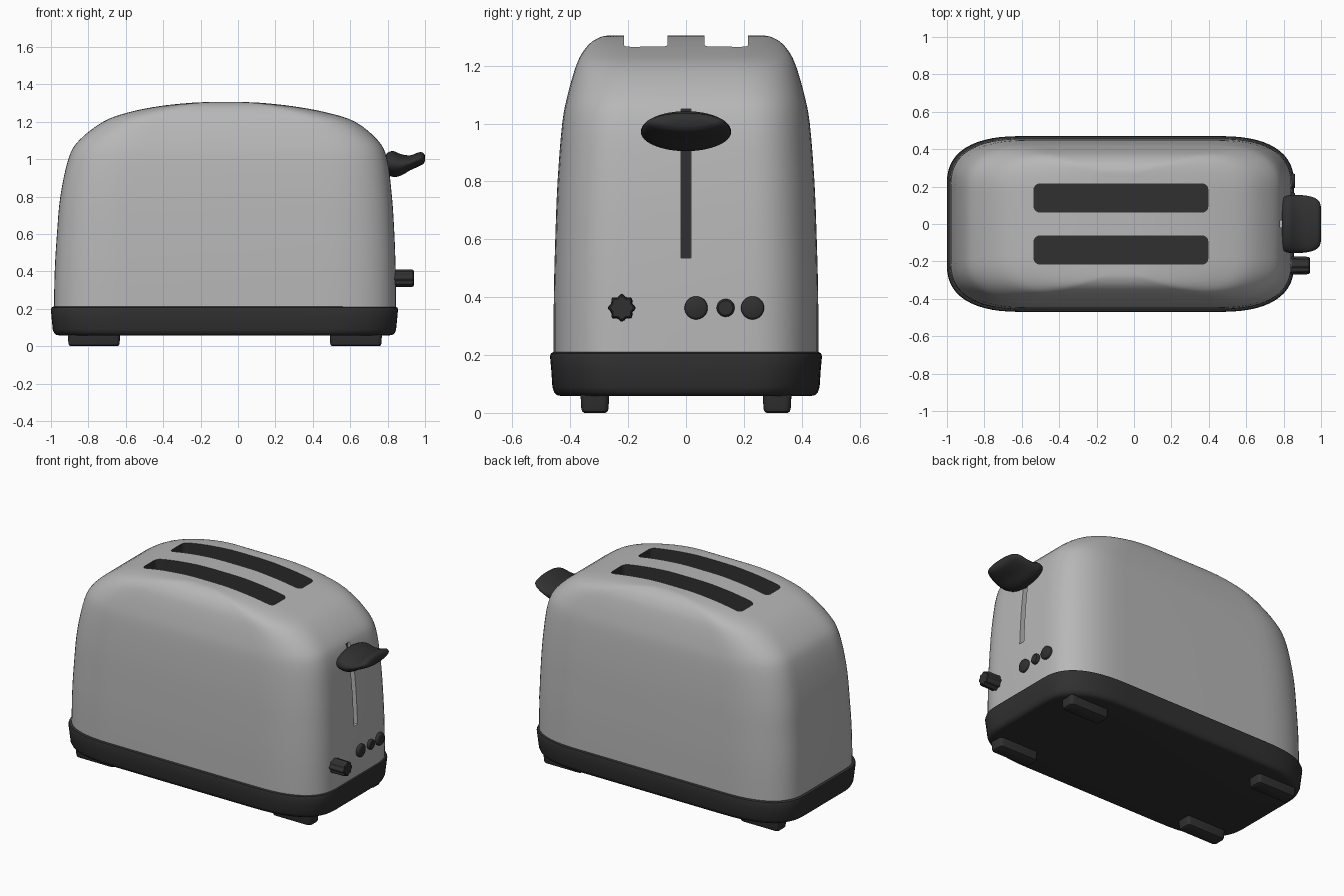
import bpy, bmesh, math
from mathutils import Vector

if "Cube" in bpy.data.objects:
    bpy.data.objects.remove(bpy.data.objects["Cube"])


def material(name, rgb):
    m = bpy.data.materials.new(name)
    m.diffuse_color = (*rgb, 1)
    m.use_nodes = True
    m.node_tree.nodes["Principled BSDF"].inputs["Base Color"].default_value = m.diffuse_color
    return m


METAL = material("brushed metal", (0.47, 0.475, 0.47))
BLACK = material("black plastic", (0.03, 0.03, 0.03))


def smooth(ob, angle=35):
    bpy.ops.object.select_all(action='DESELECT')
    bpy.context.view_layer.objects.active = ob
    ob.select_set(True)
    bpy.ops.object.shade_smooth_by_angle(angle=math.radians(angle))


def loft(name, rings, mats, index=0):
    """Skin a stack of closed rings and cap both ends."""
    bm = bmesh.new()
    loops = [[bm.verts.new(p) for p in r] for r in rings]
    n = len(loops[0])
    for a, b in zip(loops, loops[1:]):
        for i in range(n):
            j = (i + 1) % n
            bm.faces.new((a[i], a[j], b[j], b[i]))
    bm.faces.new(loops[0][::-1])
    bm.faces.new(loops[-1])
    bmesh.ops.recalc_face_normals(bm, faces=bm.faces)
    for f in bm.faces:
        f.material_index = index
    me = bpy.data.meshes.new(name)
    bm.to_mesh(me)
    bm.free()
    ob = bpy.data.objects.new(name, me)
    bpy.context.collection.objects.link(ob)
    for m in mats:
        me.materials.append(m)
    smooth(ob)
    return ob


def plan(cx, cy, z, hx, hy, rx, ry, power=2.0, steps=14):
    """Rounded rectangle lying flat at height z."""
    pts = []
    for q in range(4):
        for k in range(steps + 1):
            a = math.pi / 2 * (q + k / steps)
            c, s = math.cos(a), math.sin(a)
            sx = 1 if q in (0, 3) else -1
            sy = 1 if q in (0, 1) else -1
            x = hx - rx + rx * abs(c) ** (2 / power)
            y = hy - ry + ry * abs(s) ** (2 / power)
            pts.append((cx + sx * x, cy + sy * y, z))
    return pts


def disc(x, cy, cz, ry, rz, lobes=0, n=48):
    """Upright ring facing +x, optionally fluted."""
    pts = []
    for i in range(n):
        a = 2 * math.pi * i / n
        k = 1 + (0.09 * math.cos(lobes * a) if lobes else 0)
        pts.append((x, cy + ry * k * math.cos(a), cz + rz * k * math.sin(a)))
    return pts


def refine(rows, sub=4):
    """Catmull-Rom through the profile rows."""
    rows = [Vector(r) for r in rows]
    out = []
    for i in range(len(rows) - 1):
        p0, p1 = rows[max(i - 1, 0)], rows[i]
        p2, p3 = rows[i + 1], rows[min(i + 2, len(rows) - 1)]
        for k in range(sub):
            t = k / sub
            out.append(0.5 * (2 * p1 + (p2 - p0) * t + (2 * p0 - 5 * p1 + 4 * p2 - p3) * t * t
                              + (3 * p1 - p0 - 3 * p2 + p3) * t ** 3))
    return out + [rows[-1]]


# metal shell: left x, right x, half depth, height
profile = [(-0.985, 0.845, 0.458, 0.15), (-0.98, 0.843, 0.457, 0.4), (-0.968, 0.836, 0.452, 0.6),
           (-0.95, 0.823, 0.444, 0.8), (-0.907, 0.797, 0.428, 1.0), (-0.85, 0.748, 0.409, 1.1),
           (-0.72, 0.625, 0.38, 1.2), (-0.585, 0.47, 0.355, 1.25), (-0.42, 0.29, 0.325, 1.283),
           (-0.25, 0.12, 0.29, 1.301), (-0.14, 0.01, 0.26, 1.305)]
rings = []
for xl, xr, hy, z in refine([Vector(r) for r in profile]):
    hx = (xr - xl) / 2
    rings.append(plan((xl + xr) / 2, 0, z, hx, hy, 0.44 * hx, 0.56 * hy, 2.5))
shell = loft("shell", rings, [METAL, BLACK])

# bread slots and lever groove cut from the shell
cutters = []
for s in (-1, 1):
    cutters.append(loft("slot_cutter", [plan(-0.07, s * 0.139, z, 0.465, 0.075, 0.03, 0.03, 2, 5)
                                        for z in (0.45, 1.5)], [METAL, BLACK], 1))
groove = loft("groove_cutter", [plan(0.88, 0, z, 0.11, 0.018, 0.002, 0.002, 2, 1)
                                for z in (0.535, 1.05)], [METAL, BLACK])
for p in groove.data.polygons:
    p.material_index = 1 if p.normal.x < -0.9 else 0
cutters.append(groove)
for c in cutters:
    c.hide_render = True
    mod = shell.modifiers.new("cut", 'BOOLEAN')
    mod.operation = 'DIFFERENCE'
    mod.solver = 'EXACT'
    mod.object = c
    bpy.context.view_layer.objects.active = shell
    bpy.ops.object.modifier_apply(modifier=mod.name)
    bpy.data.objects.remove(c)
smooth(shell)

# plastic base
base = [(0.058, 0.885, 0.43), (0.061, 0.9, 0.445), (0.07, 0.911, 0.455), (0.09, 0.918, 0.462),
        (0.15, 0.924, 0.466), (0.195, 0.928, 0.47), (0.206, 0.925, 0.467), (0.211, 0.915, 0.458)]
loft("base", [plan(-0.0725, 0, z, hx, hy, 0.41, 0.26, 2.5) for z, hx, hy in base], [BLACK])

# four feet
for x in (-0.77, 0.63):
    for y in (-0.315, 0.315):
        loft("foot", [plan(x, y, z, 0.14 - i, 0.05 - i, 0.02, 0.02, 2, 4)
                      for z, i in ((0, 0.014), (0.005, 0.006), (0.014, 0.003), (0.07, 0))], [BLACK])

# lever handle: x, centre z, half width, half height
lever = [(0.79, 0.976, 0.11, 0.035), (0.798, 0.975, 0.14, 0.058), (0.83, 0.974, 0.155, 0.069),
         (0.87, 0.969, 0.155, 0.058), (0.92, 0.98, 0.152, 0.04), (0.965, 0.998, 0.14, 0.038),
         (0.99, 1.004, 0.12, 0.03), (1.0, 1.003, 0.09, 0.014)]
loft("lever", [disc(x, 0, z, hy, hz) for x, z, hy, hz in refine(lever)], [BLACK])

# fluted browning knob
loft("knob", [disc(x, -0.222, 0.363, r, r, 8, 64)
              for x, r in ((0.82, 0.044), (0.925, 0.043), (0.936, 0.041), (0.94, 0.036))], [BLACK])

# three push buttons
for y, r in ((0.035, 0.04), (0.137, 0.031), (0.23, 0.04)):
    loft("button", [disc(x, y, 0.363, r * k, r * k, n=32)
                    for x, k in ((0.81, 1), (0.853, 1), (0.859, 0.93), (0.862, 0.8))], [BLACK])
